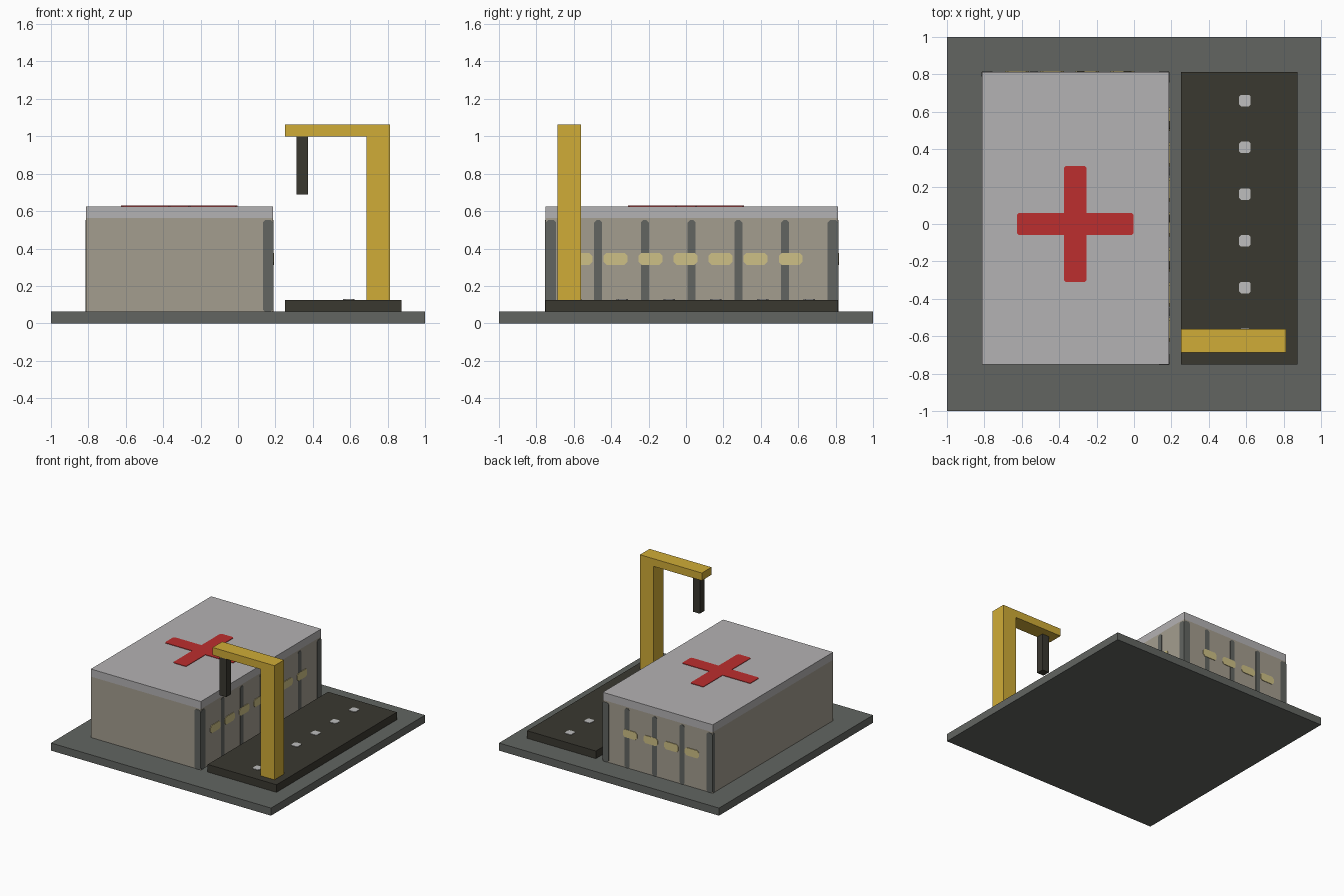
import bpy, bmesh
from mathutils import Vector

cube = bpy.data.objects.get("Cube")
if cube:
    bpy.data.objects.remove(cube, do_unlink=True)


def material(name, r, g, b):
    """Flat material from 0-255 display values."""
    lin = [((c / 255 + 0.055) / 1.055) ** 2.4 for c in (r, g, b)] + [1.0]
    m = bpy.data.materials.new(name)
    m.use_nodes = True
    m.diffuse_color = lin
    bsdf = m.node_tree.nodes["Principled BSDF"]
    bsdf.inputs["Base Color"].default_value = lin
    bsdf.inputs["Roughness"].default_value = 0.9
    return m


CONCRETE = material("dark_concrete", 98, 101, 97)
WALL = material("warm_grey_wall", 164, 157, 143)
ROOF = material("light_grey_roof", 180, 178, 179)
ASPHALT = material("asphalt", 58, 56, 48)
GOLD = material("crane_yellow", 208, 172, 55)
RED = material("cross_red", 188, 46, 46)
GLASS = material("lit_window", 206, 192, 134)
LAMP = material("pad_light_grey", 190, 190, 189)


def finish(name, bm, mat):
    bmesh.ops.recalc_face_normals(bm, faces=bm.faces)
    mesh = bpy.data.meshes.new(name)
    bm.to_mesh(mesh)
    bm.free()
    mesh.materials.append(mat)
    ob = bpy.data.objects.new(name, mesh)
    bpy.context.collection.objects.link(ob)
    return ob


def box(name, lo, hi, mat):
    bm = bmesh.new()
    bmesh.ops.create_cube(bm, size=1)
    lo, hi = Vector(lo), Vector(hi)
    bmesh.ops.scale(bm, vec=hi - lo, verts=bm.verts)
    bmesh.ops.translate(bm, vec=(lo + hi) / 2, verts=bm.verts)
    return finish(name, bm, mat)


def clipped_rect(w, h, c):
    """Outline of a rectangle with cut corners."""
    x, y = w / 2, h / 2
    return [(x, c - y), (x, y - c), (x - c, y), (c - x, y),
            (-x, y - c), (-x, c - y), (c - x, -y), (x - c, -y)]


def plates(name, outline, centres, u, v, thick, mat):
    """Thin copies of one outline, laid on a surface spanned by u and v."""
    u, v = Vector(u), Vector(v)
    n = u.cross(v)
    bm = bmesh.new()
    for c in centres:
        vs = [bm.verts.new(Vector(c) + u * a + v * b) for a, b in outline]
        face = bm.faces.new(vs)
        ext = bmesh.ops.extrude_face_region(bm, geom=[face], use_keep_orig=True)
        top = [g for g in ext["geom"] if isinstance(g, bmesh.types.BMVert)]
        bmesh.ops.translate(bm, vec=n * thick, verts=top)
    return finish(name, bm, mat)


X, Y, Z = (1, 0, 0), (0, 1, 0), (0, 0, 1)
NX, NY = (-1, 0, 0), (0, -1, 0)
X0, X1, Y0, Y1 = -0.8125, 0.1875, -0.75, 0.8125

# Ground slab, building and landing pad
box("base_slab", (-1, -1, 0), (1, 1, 0.0625), CONCRETE)
box("building_walls", (X0, Y0, 0.0625), (X1, Y1, 0.5625), WALL)
box("building_roof", (X0, Y0, 0.5625), (X1, Y1, 0.625), ROOF)
box("landing_pad", (0.25, Y0, 0.0625), (0.875, Y1, 0.125), ASPHALT)

# Crane
box("crane_column", (0.6875, -0.6875, 0.125), (0.8125, -0.5625, 1.0), GOLD)
box("crane_arm", (0.25, -0.6875, 1.0), (0.8125, -0.5625, 1.0625), GOLD)
box("crane_hook", (0.3125, -0.6875, 0.6875), (0.375, -0.625, 1.0), ASPHALT)

# Wall ribs
zc, h = 0.307, 0.489
rib = clipped_rect(0.042, h, 0.012)
post = clipped_rect(0.055, h, 0.012)
d = 0.0275
plates("side_ribs", rib, [(X1, -0.47 + 0.25 * i, zc) for i in range(5)],
       Y, Z, 0.003, CONCRETE)
plates("back_ribs", rib, [(-0.535 + 0.25 * i, Y1, zc) for i in range(3)],
       NX, Z, 0.003, CONCRETE)

# Corner posts
plates("side_corner_posts", post, [(X1, Y0 + d, zc), (X1, Y1 - d, zc)],
       Y, Z, 0.003, CONCRETE)
plates("back_corner_posts", post, [(X0 + d, Y1, zc), (X1 - d, Y1, zc)],
       NX, Z, 0.003, CONCRETE)
plates("front_corner_post", post, [(X1 - d, Y0, zc)], X, Z, 0.003, CONCRETE)
plates("far_corner_post", clipped_rect(0.025, h, 0.008),
       [(X0, Y1 - 0.0125, zc)], NY, Z, 0.003, CONCRETE)

# Windows
window = clipped_rect(0.128, 0.064, 0.016)
plates("side_windows", window,
       [(X1, -0.565 + 0.1875 * i, 0.345) for i in range(7)],
       Y, Z, 0.005, GLASS)
plates("back_windows", window,
       [(-0.625 + 0.1875 * i, Y1, 0.345) for i in range(4)],
       NX, Z, 0.005, GLASS)

# Roof cross, one arm turned four times
a, w, c = 0.311, 0.06, 0.01
arm = [(w, w), (w, a - c), (w - c, a), (c - w, a), (-w, a - c)]
cross = []
for _ in range(4):
    cross += arm
    arm = [(-y, x) for x, y in arm]
plates("roof_cross", cross, [(-0.3145, 0, 0.625)], X, Y, 0.004, RED)

# Pad lights
plates("pad_lights", clipped_rect(0.062, 0.062, 0.01),
       [(0.593, -0.59 + 0.25 * i, 0.125) for i in range(6)],
       X, Y, 0.004, LAMP)
